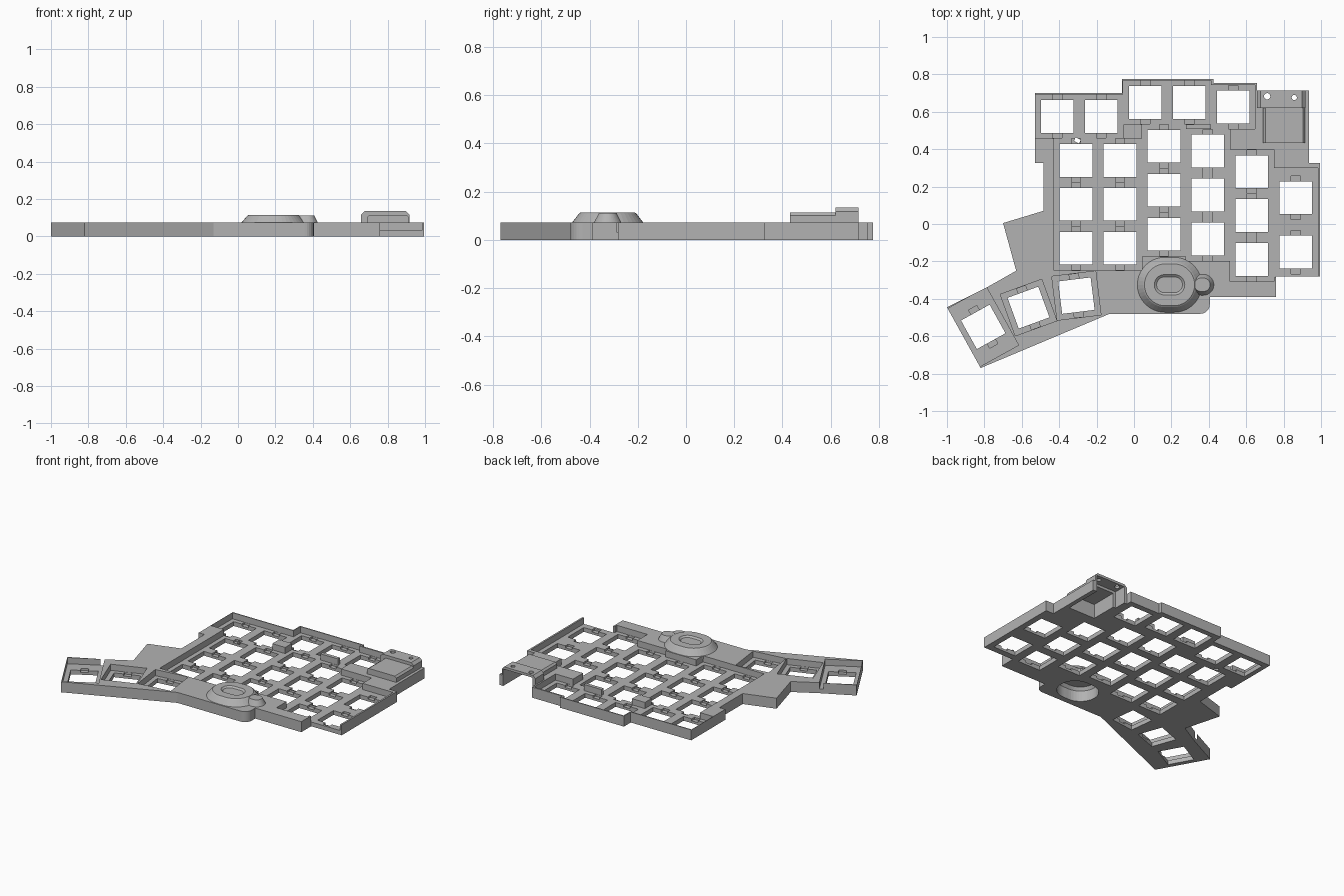
import bpy, bmesh
from math import pi, sin, cos, radians
from mathutils import Matrix, Vector

cube = bpy.data.objects.get("Cube")
if cube:
    bpy.data.objects.remove(cube, do_unlink=True)

grey = bpy.data.materials.new("plain grey")
grey.use_nodes = True
grey.diffuse_color = (0.45, 0.45, 0.45, 1)
grey.node_tree.nodes["Principled BSDF"].inputs["Base Color"].default_value = (0.45, 0.45, 0.45, 1)

TOP, FLOOR, PITCH, HOLE = 0.073, 0.03, 0.235, 0.175


def loft(name, rings):
    """Solid through rings of equal point count, capped at both ends."""
    bm = bmesh.new()
    loops = [[bm.verts.new(p) for p in ring] for ring in rings]
    for a, b in zip(loops, loops[1:]):
        for i in range(len(a)):
            j = (i + 1) % len(a)
            bm.faces.new((a[i], a[j], b[j], b[i]))
    bm.faces.new(loops[0])
    bm.faces.new(loops[-1])
    bmesh.ops.recalc_face_normals(bm, faces=bm.faces)
    mesh = bpy.data.meshes.new(name)
    bm.to_mesh(mesh)
    bm.free()
    obj = bpy.data.objects.new(name, mesh)
    bpy.context.collection.objects.link(obj)
    mesh.materials.append(grey)
    return obj


def prism(name, points, z0, z1):
    return loft(name, [[(x, y, z) for x, y in points] for z in (z0, z1)])


def box(name, x0, x1, y0, y1, z0, z1):
    return prism(name, [(x0, y0), (x1, y0), (x1, y1), (x0, y1)], z0, z1)


def turned_box(name, x, y, w, d, angle, z0, z1):
    obj = box(name, -w / 2, w / 2, -d / 2, d / 2, z0, z1)
    obj.data.transform(Matrix.Translation((x, y, 0)) @ Matrix.Rotation(radians(angle), 4, 'Z'))
    return obj


def stadium(cx, cy, straight, r, z, steps=20):
    """Ring of two half circles joined along x."""
    pts = []
    for side in (1, -1):
        for i in range(steps + 1):
            a = -pi / 2 + pi * i / steps
            pts.append((cx + side * (straight + r * cos(a)), cy + side * r * sin(a), z))
    return pts


def combine(target, tool, operation='DIFFERENCE'):
    """Apply a boolean and discard the tool."""
    mod = target.modifiers.new("cut", 'BOOLEAN')
    mod.object, mod.operation, mod.solver = tool, operation, 'EXACT'
    graph = bpy.context.evaluated_depsgraph_get()
    mesh = bpy.data.meshes.new_from_object(target.evaluated_get(graph))
    target.modifiers.remove(mod)
    target.data = mesh
    bpy.data.objects.remove(tool, do_unlink=True)


# Case body with stepped outline and one rounded front corner
corner = [(0.355 + 0.05 * sin(radians(a)), -0.43 - 0.05 * cos(radians(a))) for a in range(0, 91, 15)]
outline = [(-0.53, 0.70), (-0.53, 0.325), (-0.485, 0.325), (-0.485, 0.07), (-0.70, 0.005),
           (-0.63, -0.25), (-0.78, -0.335), (-1.0, -0.445), (-0.82, -0.77), (-0.13, -0.48)]
outline += corner
outline += [(0.405, -0.39), (0.76, -0.39), (0.76, -0.282), (0.995, -0.282), (0.995, 0.325),
            (0.935, 0.325), (0.935, 0.715), (0.658, 0.715), (0.658, 0.753), (0.425, 0.753),
            (0.425, 0.775), (-0.065, 0.775), (-0.065, 0.70)]
case = prism("case_body", outline, 0, TOP)

# Key positions: x, y, angle, cell depth
keys = []
columns = [(-0.31, 0.34), (-0.075, 0.34), (0.16, 0.415), (0.395, 0.39), (0.63, 0.28)]
for x, y in columns:
    keys += [(x, y - PITCH * i, 0, PITCH) for i in range(3)]
for x, y in [(-0.41, 0.575), (-0.175, 0.575), (0.06, 0.65), (0.295, 0.65), (0.53, 0.625)]:
    keys.append((x, y, 0, PITCH))
keys += [(0.865, y, 0, 0.295) for y in (0.14, -0.15)]
keys += [(-0.308, -0.383, 7, PITCH), (-0.564, -0.447, 20, PITCH), (-0.806, -0.55, 29, 0.353)]

# Sunken cells, then clip grooves and switch holes
for x, y, a, d in keys:
    yc = y + 0.012 if x > 0.8 else y
    combine(case, turned_box("cell", x, yc, PITCH + 0.001, d + 0.001, a, FLOOR, 0.2))
for x, y, a, d in keys:
    combine(case, turned_box("groove", x, y, 0.05, PITCH - 0.002, a, 0.016, FLOOR + 0.004))
for x, y, a, d in keys:
    combine(case, turned_box("hole", x, y, HOLE, HOLE, a, -0.1, 0.2))

# Oval pointer housing with side bump and dished centre
px, py = 0.19, -0.325
combine(case, loft("pointer_dome", [stadium(px, py, 0.025, 0.147, 0.05),
                                    stadium(px, py, 0.025, 0.147, TOP),
                                    stadium(px, py, 0.022, 0.120, 0.108),
                                    stadium(px, py, 0.022, 0.112, 0.114)]), 'UNION')
combine(case, loft("side_bump", [stadium(0.365, py, 0.006, 0.056, 0.05),
                                 stadium(0.365, py, 0.006, 0.056, TOP),
                                 stadium(0.365, py, 0.006, 0.036, 0.112)]), 'UNION')
combine(case, loft("dish", [stadium(px, py, 0.027, 0.042, 0.104),
                            stadium(px, py, 0.027, 0.062, 0.12)]))
combine(case, loft("dome_cavity", [stadium(px, py, 0.022, 0.115, -0.02),
                                   stadium(px, py, 0.022, 0.115, 0.075),
                                   stadium(px, py, 0.022, 0.10, 0.096)]))

# Controller cover: low slab plus taller rear bar, hollow and open at the back
def cover_section(x0, x1, y0, y1, z, bevel):
    profile = [(x0, 0.02), (x1, 0.02), (x1, z - bevel), (x1 - bevel, z),
               (x0 + bevel, z), (x0, z - bevel)]
    return loft("cover", [[(x, y, h) for x, h in profile] for y in (y0, y1)])


combine(case, cover_section(0.69, 0.915, 0.432, 0.65, 0.114, 0.012), 'UNION')
combine(case, cover_section(0.658, 0.916, 0.62, 0.7149, 0.135, 0.018), 'UNION')
combine(case, box("controller_cavity", 0.70, 0.905, 0.445, 0.64, -0.1, 0.10))
combine(case, box("rear_cavity", 0.68, 0.905, 0.63, 0.8, -0.1, 0.118))
for x, y, s, r in [(0.712, 0.683, 0.0, 0.017), (0.857, 0.676, 0.0, 0.014)]:
    hole = [stadium(x, y, s, r, z, 8)[:9] + stadium(x, y, s, r, z, 8)[10:17] for z in (0.09, 0.2)]
    combine(case, loft("button_hole", hole))

# Small reset hole beside the upper left keys
combine(case, turned_box("reset_hole", -0.303, 0.447, 0.03, 0.022, -25, -0.1, 0.2))
